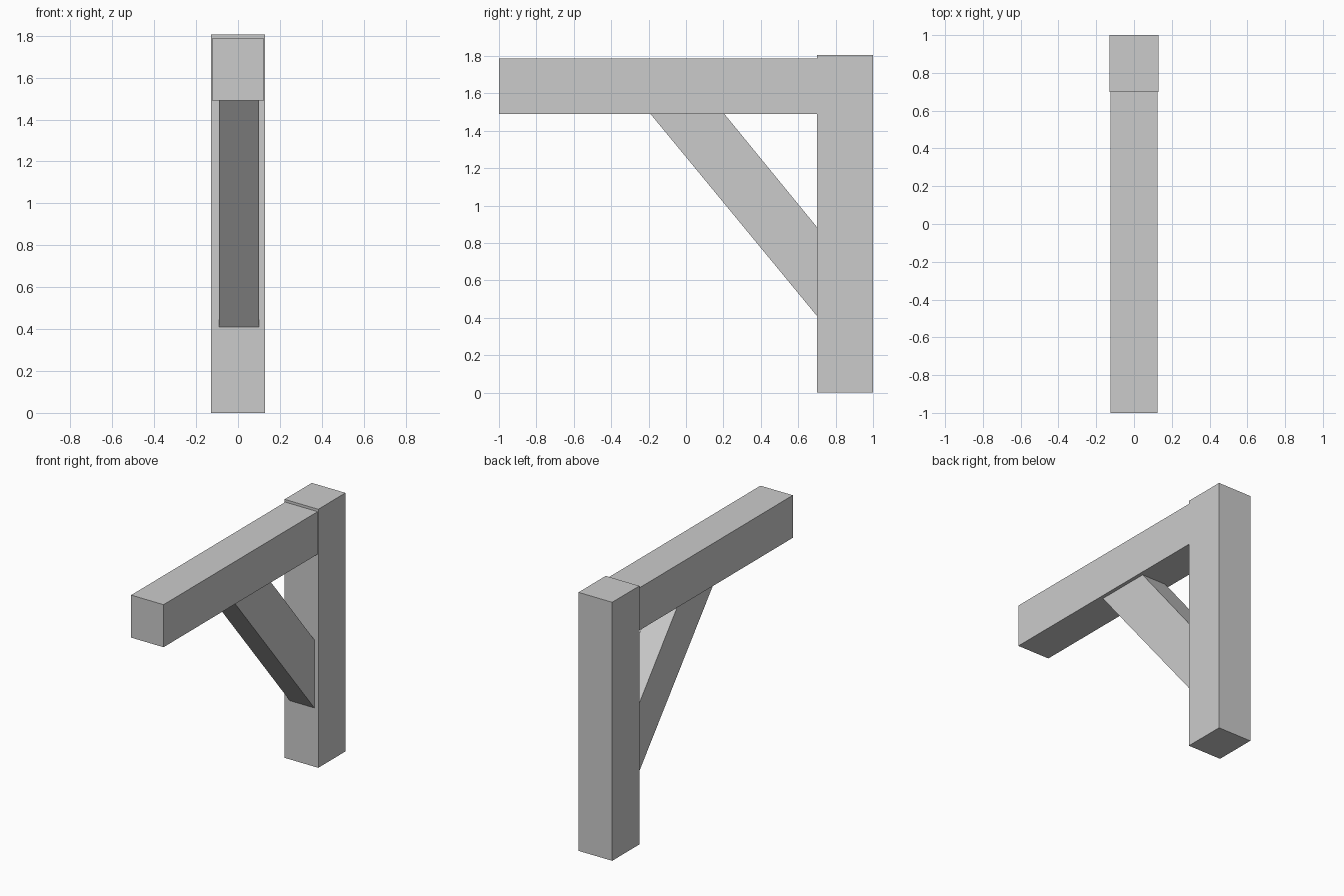
import bpy

cube = bpy.data.objects.get("Cube")
if cube:
    bpy.data.objects.remove(cube, do_unlink=True)

grey = bpy.data.materials.new("plain_grey")
grey.use_nodes = True
colour = (0.6, 0.6, 0.6, 1)
grey.diffuse_color = colour
grey.node_tree.nodes["Principled BSDF"].inputs["Base Color"].default_value = colour


def timber(name, profile, x0, x1):
    """Extrude a (y, z) side profile, anticlockwise seen from +x, across the width."""
    n = len(profile)
    verts = [(x, y, z) for x in (x0, x1) for y, z in profile]
    faces = [tuple(reversed(range(n))), tuple(range(n, 2 * n))]
    faces += [(i, (i + 1) % n, (i + 1) % n + n, i + n) for i in range(n)]
    mesh = bpy.data.meshes.new(name)
    mesh.from_pydata(verts, [], faces)
    mesh.materials.append(grey)
    obj = bpy.data.objects.new(name, mesh)
    bpy.context.collection.objects.link(obj)
    return obj


def rect(y0, y1, z0, z1):
    return [(y0, z0), (y1, z0), (y1, z1), (y0, z1)]


# Upright post, standing slightly proud of the beam
timber("post", rect(0.70, 1.0, 0, 1.805), -0.13, 0.13)

# Horizontal beam butted against the post
timber("beam", rect(-1.0, 0.70, 1.49, 1.787), -0.125, 0.125)

# Diagonal brace, mitred to the beam underside and the post face
timber("brace", [(-0.19, 1.49), (0.70, 0.41), (0.70, 0.885), (0.205, 1.49)], -0.09, 0.10)
